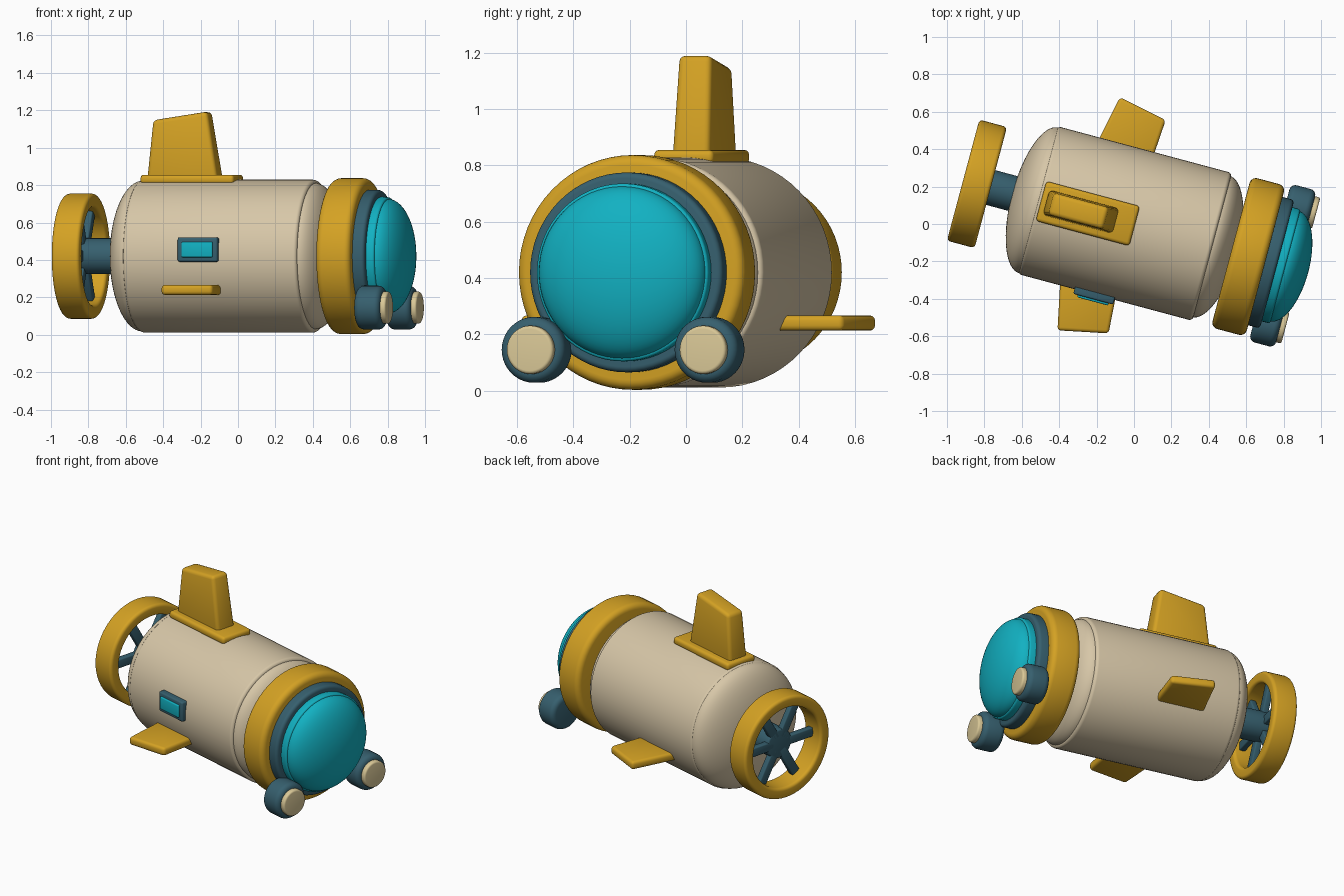
import bpy, bmesh, math
from mathutils import Matrix, Vector

if "Cube" in bpy.data.objects:
    bpy.data.objects.remove(bpy.data.objects["Cube"])

# The craft is modelled along local x, then turned 15 degrees about z
TURN = Matrix.Rotation(math.radians(-15), 4, 'Z')
CV, CZ = -0.01, 0.42          # hull axis position


def material(name, rgb):
    m = bpy.data.materials.new(name)
    m.diffuse_color = (*rgb, 1)
    m.use_nodes = True
    m.node_tree.nodes["Principled BSDF"].inputs["Base Color"].default_value = m.diffuse_color
    return m


YELLOW = material("golden yellow", (0.66, 0.36, 0.017))
CREAM = material("hull cream", (0.68, 0.57, 0.39))
SLATE = material("slate blue", (0.037, 0.115, 0.156))
TEAL = material("teal glass", (0.006, 0.44, 0.54))
LENS = material("lamp cream", (0.70, 0.58, 0.31))


def finish(name, bm, mat):
    bmesh.ops.recalc_face_normals(bm, faces=bm.faces)
    bm.transform(TURN)
    me = bpy.data.meshes.new(name)
    bm.to_mesh(me)
    bm.free()
    me.materials.append(mat)
    ob = bpy.data.objects.new(name, me)
    bpy.context.collection.objects.link(ob)
    bpy.ops.object.select_all(action='DESELECT')
    ob.select_set(True)
    bpy.context.view_layer.objects.active = ob
    bpy.ops.object.shade_smooth_by_angle(angle=math.radians(32))
    return ob


def lathe(name, profile, mat, v=CV, z=CZ, n=64, closed=False):
    """Spin (u, radius) points about the long axis."""
    bm = bmesh.new()
    rings = []
    for u, r in profile:
        if r < 1e-5:
            rings.append([bm.verts.new((u, v, z))] * n)
        else:
            rings.append([bm.verts.new((u, v + r * math.cos(2 * math.pi * i / n),
                                        z + r * math.sin(2 * math.pi * i / n))) for i in range(n)])
    pairs = list(zip(rings, rings[1:])) + ([(rings[-1], rings[0])] if closed else [])
    for a, b in pairs:
        for i in range(n):
            j = (i + 1) % n
            quad = list(dict.fromkeys((a[i], a[j], b[j], b[i])))
            if len(quad) > 2:
                bm.faces.new(quad)
    return finish(name, bm, mat)


def arc(u, r, b, a0, a1, steps=5):
    return [(u + b * math.cos(math.radians(a0 + (a1 - a0) * i / steps)),
             r + b * math.sin(math.radians(a0 + (a1 - a0) * i / steps))) for i in range(steps + 1)]


def drum(name, u0, u1, r, b, mat, **kw):
    """Cylinder with rounded rims."""
    pts = [(u0, 0)] + arc(u0 + b, r - b, b, 180, 90) + arc(u1 - b, r - b, b, 90, 0) + [(u1, 0)]
    return lathe(name, pts, mat, **kw)


def dome(name, u, depth, r, mat):
    pts = [(u + depth * math.sin(math.pi / 2 * i / 16), r * math.cos(math.pi / 2 * i / 16))
           for i in range(16)]
    return lathe(name, [(u, 0)] + pts + [(u + depth, 0)], mat)


def solid(name, lower, upper, bevel, mat):
    """Loft between two matching point loops, with rounded edges."""
    bm = bmesh.new()
    a = [bm.verts.new(p) for p in lower]
    b = [bm.verts.new(p) for p in upper]
    bm.faces.new(a)
    bm.faces.new(b)
    for i in range(len(a)):
        j = (i + 1) % len(a)
        bm.faces.new((a[i], a[j], b[j], b[i]))
    bmesh.ops.recalc_face_normals(bm, faces=bm.faces)
    if bevel:
        bmesh.ops.bevel(bm, geom=bm.edges[:], offset=bevel, segments=3, profile=0.5, affect='EDGES')
    return finish(name, bm, mat)


def box(name, u0, u1, v0, v1, z0, z1, bevel, mat):
    base = [(u0, v0), (u1, v0), (u1, v1), (u0, v1)]
    return solid(name, [(u, v, z0) for u, v in base], [(u, v, z1) for u, v in base], bevel, mat)


# Hull
drum("hull", -0.53, 0.435, 0.409, 0.02, CREAM)
dome("hull_rear_dome", -0.525, -0.147, 0.403, CREAM)
dome("hull_front_dome", 0.425, 0.15, 0.392, CREAM)

# Cockpit
drum("cockpit_collar", 0.54, 0.73, 0.417, 0.035, YELLOW)
drum("cockpit_frame", 0.70, 0.795, 0.355, 0.02, SLATE)
drum("cockpit_glass_rim", 0.78, 0.84, 0.316, 0.012, TEAL)
dome("cockpit_glass", 0.832, 0.135, 0.306, TEAL)

# Headlights
for side, s in (("left", 1), ("right", -1)):
    v = CV + s * 0.318
    drum(side + "_headlight", 0.755, 0.897, 0.117, 0.032, SLATE, v=v, z=0.145, n=40)
    drum(side + "_headlight_lens", 0.88, 0.926, 0.086, 0.012, LENS, v=v, z=0.145, n=40)

# Propeller duct, shaft and spokes
b = 0.02
duct = (arc(-0.943 + b, 0.335 - b, b, 180, 90) + arc(-0.79 - b, 0.335 - b, b, 90, 0)
        + arc(-0.79 - b, 0.262 + b, b, 0, -90) + arc(-0.943 + b, 0.262 + b, b, -90, -180))
lathe("propeller_duct", duct, YELLOW, closed=True)
drum("propeller_shaft", -0.87, -0.63, 0.096, 0.012, SLATE, n=40)
for k in range(6):
    t = k * math.pi / 3
    d, e = Vector((0, math.cos(t), math.sin(t))), Vector((0, -math.sin(t), math.cos(t)))
    c = Vector((-0.85, CV, CZ))
    ends = [[c + d * r + e * (0.03 * sy) + Vector((0.02 * sx, 0, 0))
             for sx, sy in ((-1, -1), (1, -1), (1, 1), (-1, 1))] for r in (0.04, 0.275)]
    solid(f"propeller_spoke_{k + 1}", ends[0], ends[1], 0.008, SLATE)

# Top fin on its base plate
box("top_fin_base", -0.512, 0.006, -0.12, 0.10, 0.805, 0.855, 0.018, YELLOW)
fin = [(-0.487, 0.82, 0.07), (-0.093, 0.82, 0.07), (-0.155, 1.193, 0.06), (-0.455, 1.147, 0.06)]
solid("top_fin", [(u, CV - w, z) for u, z, w in fin], [(u, CV + w, z) for u, z, w in fin], 0.022, YELLOW)

# Side fins
plan = [(-0.32, 0.30), (0.0, 0.30), (0.02, 0.59), (-0.248, 0.645)]
for side, s in (("left", 1), ("right", -1)):
    solid(side + "_side_fin", [(u, CV + s * v, 0.213) for u, v in plan],
          [(u, CV + s * v, 0.267) for u, v in plan], 0.018, YELLOW)

# Side window, on the right flank only
box("side_window_frame", -0.217, 0.004, -0.445, -0.38, 0.39, 0.52, 0.01, SLATE)
box("side_window_glass", -0.192, -0.021, -0.457, -0.42, 0.414, 0.496, 0.006, TEAL)
